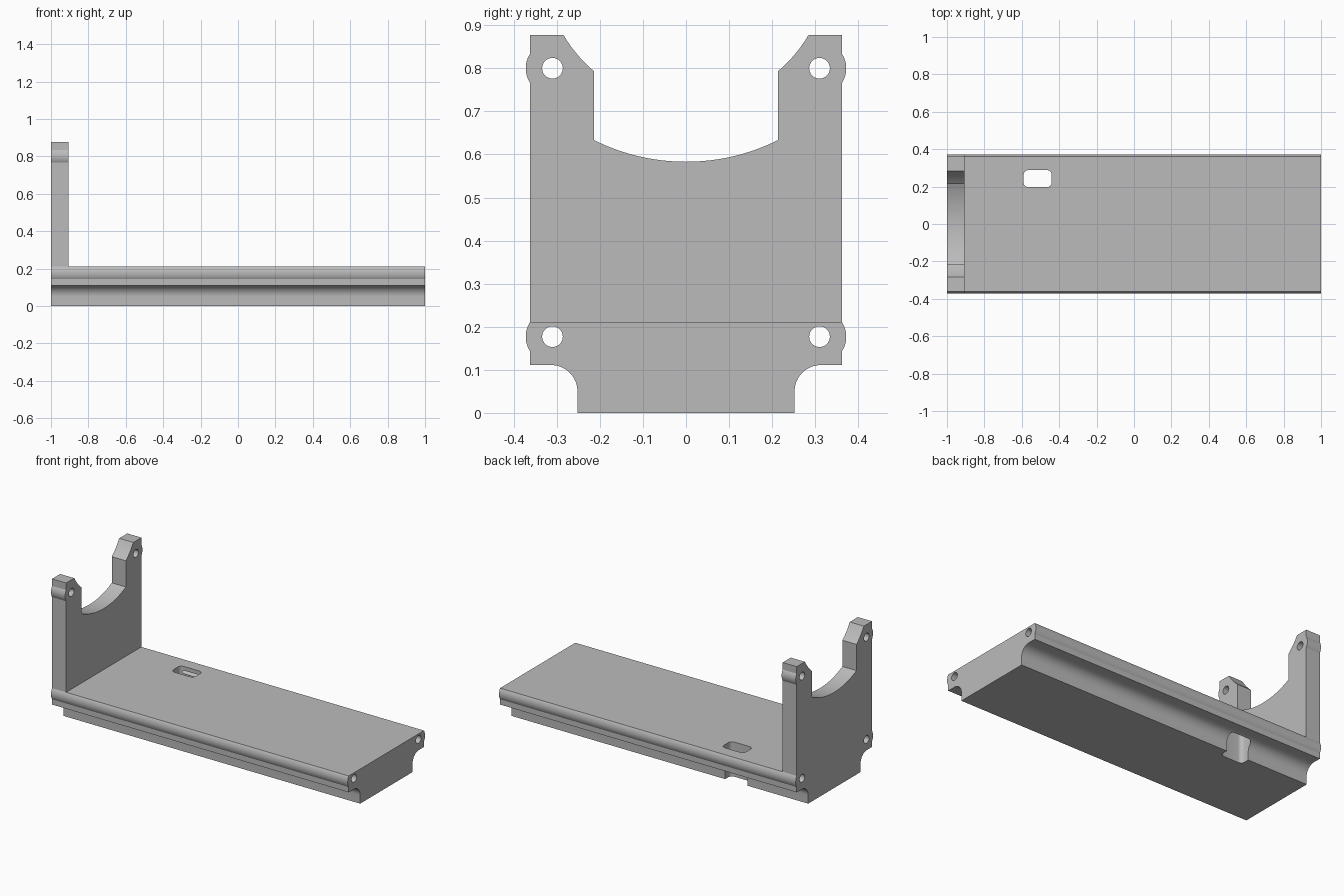
import bpy, bmesh, math

if "Cube" in bpy.data.objects:
    bpy.data.objects.remove(bpy.data.objects["Cube"])

grey = bpy.data.materials.new("light_grey")
grey.diffuse_color = (0.5, 0.5, 0.5, 1)
grey.use_nodes = True
grey.node_tree.nodes["Principled BSDF"].inputs["Base Color"].default_value = grey.diffuse_color


def arc(cy, cz, r, a0, a1, n=12):
    """Points on a circle from angle a0 to a1 (degrees)."""
    return [(cy + r * math.cos(math.radians(a0 + (a1 - a0) * i / n)),
             cz + r * math.sin(math.radians(a0 + (a1 - a0) * i / n))) for i in range(n + 1)]


def mirrored(half):
    """Close a right-hand half outline with its mirror image."""
    return half + [(-y, z) for y, z in reversed(half) if abs(y) > 1e-6]


def prism(name, pts, lo, hi, axis='x'):
    """Extrude a 2D outline along x (points are y,z) or along z (points are x,y)."""
    place = (lambda p: (lo, p[0], p[1])) if axis == 'x' else (lambda p: (p[0], p[1], lo))
    bm = bmesh.new()
    face = bm.faces.new([bm.verts.new(place(p)) for p in pts])
    ext = bmesh.ops.extrude_face_region(bm, geom=[face])
    d = hi - lo
    bmesh.ops.translate(bm, vec=(d, 0, 0) if axis == 'x' else (0, 0, d),
                        verts=[v for v in ext['geom'] if isinstance(v, bmesh.types.BMVert)])
    bmesh.ops.recalc_face_normals(bm, faces=bm.faces)
    me = bpy.data.meshes.new(name)
    bm.to_mesh(me)
    bm.free()
    me.materials.append(grey)
    ob = bpy.data.objects.new(name, me)
    bpy.context.collection.objects.link(ob)
    return ob


def combine(ob, other, op):
    """Apply a boolean and discard the helper."""
    mod = ob.modifiers.new(op, 'BOOLEAN')
    mod.operation, mod.object, mod.solver = op, other, 'EXACT'
    bpy.context.view_layer.objects.active = ob
    bpy.ops.object.modifier_apply(modifier=mod.name)
    bpy.data.objects.remove(other)


W, TOP, HY, LOW, HIGH = 0.362, 0.211, 0.31, 0.177, 0.80
BULGE = 0.062
ang = math.degrees(math.acos((W - HY) / BULGE))

# Base: long slab with rounded grooves below and rounded bosses on the sides
base_half = ([(0.252, 0)] + arc(0.313, 0.05, 0.061, 180, 90) + [(W, 0.111)]
             + arc(HY, LOW, BULGE, -ang, ang)[:-1] + [(W, TOP)])
bracket = prism("base_bracket", mirrored(base_half), -1, 1)

# Upright end plate with a cradle cut between two ears
a0 = math.degrees(math.atan2(0.877 - 1.0446, 0.284))
a1 = math.degrees(math.atan2(0.793 - 1.0446, 0.213))
b1 = math.degrees(math.asin(0.213 / 0.479))
upright_half = ([(W, TOP)] + arc(HY, HIGH, BULGE, -ang, ang) + [(W, 0.877)]
                + arc(0, 1.0446, 0.33, a0, a1, 8)
                + arc(0, 1.062, 0.479, -90 + b1, -90, 16))
upright = prism("upright_plate", mirrored(upright_half), -1, -0.905)
combine(bracket, upright, 'UNION')

# Bolt holes along x
for y in (-HY, HY):
    for z, end in ((LOW, 1.1), (HIGH, -0.8)):
        hole = prism("bolt_hole", arc(y, z, 0.024, 0, 360, 32)[:-1], -1.1, end)
        combine(bracket, hole, 'DIFFERENCE')

# Rounded slot through the base
R = 0.025
slot = []
for cx, cy, a in ((-0.44 - R, 0.288 - R, 0), (-0.59 + R, 0.288 - R, 90),
                  (-0.59 + R, 0.197 + R, 180), (-0.44 - R, 0.197 + R, 270)):
    slot += arc(cx, cy, R, a, a + 90, 6)
combine(bracket, prism("slot", slot, -0.1, 0.4, 'z'), 'DIFFERENCE')

# Smooth curved walls, keep edges sharp
bpy.ops.object.select_all(action='DESELECT')
bracket.select_set(True)
bpy.context.view_layer.objects.active = bracket
bpy.ops.object.shade_smooth_by_angle(angle=math.radians(25))
